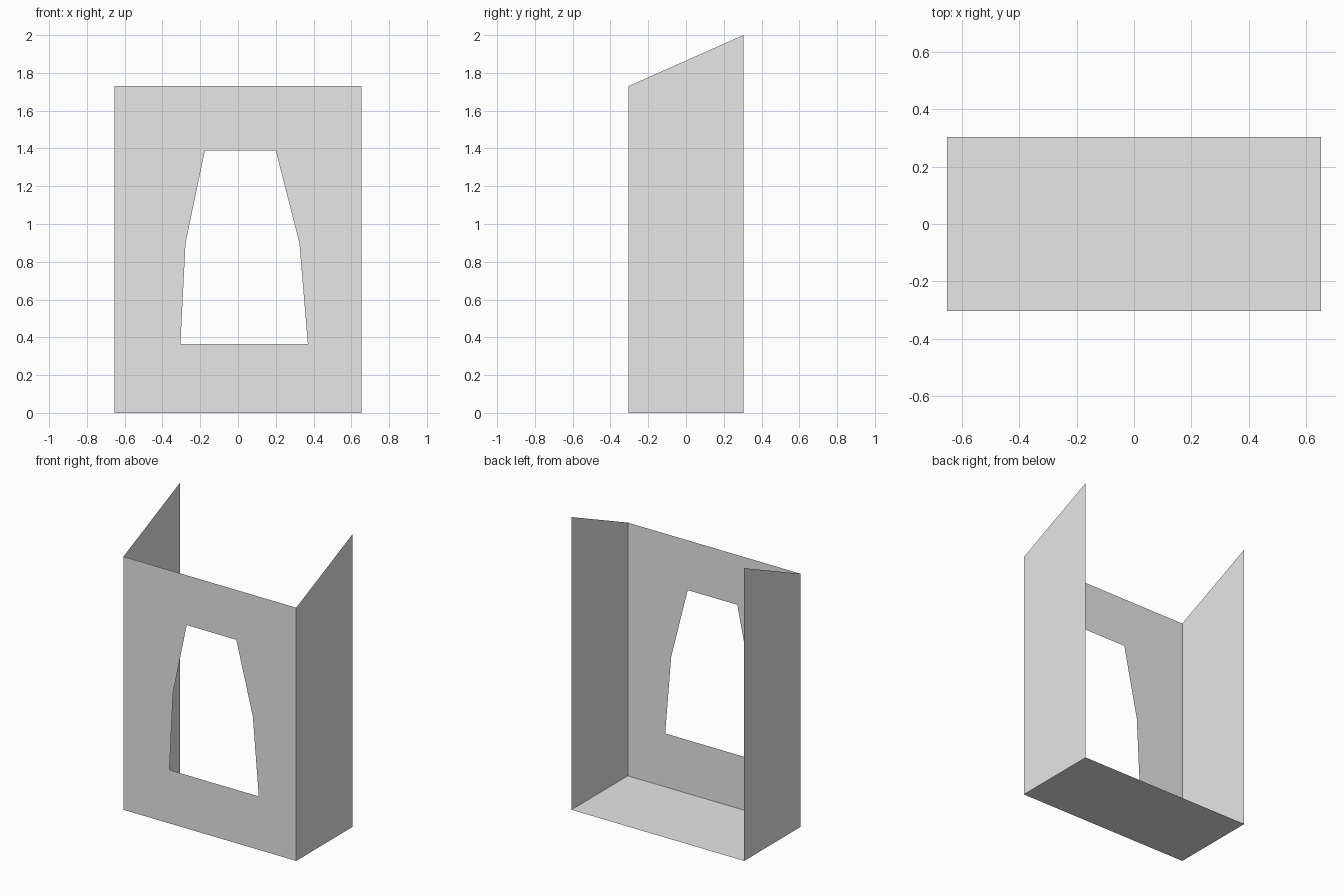
import bpy
import bmesh

cube = bpy.data.objects.get("Cube")
if cube:
    bpy.data.objects.remove(cube, do_unlink=True)

W, D = 0.653, 0.304          # half width, half depth
FRONT_H, BACK_H = 1.73, 2.0  # wall heights at the front and back edges

grey = bpy.data.materials.new("light grey")
grey.use_nodes = True
grey.diffuse_color = (0.8, 0.8, 0.8, 1)
grey.node_tree.nodes["Principled BSDF"].inputs["Base Color"].default_value = grey.diffuse_color


def sheet(name, points, outward, hole=None):
    """Flat sheet from an outline; a hole has one point per outline point."""
    bm = bmesh.new()
    outer = [bm.verts.new(p) for p in points]
    if hole:
        inner = [bm.verts.new(p) for p in hole]
        for i in range(len(outer)):
            j = (i + 1) % len(outer)
            bm.faces.new((outer[i], outer[j], inner[j], inner[i]))
    else:
        bm.faces.new(outer)
    bm.normal_update()
    for face in bm.faces:
        if sum(a * b for a, b in zip(face.normal, outward)) < 0:
            face.normal_flip()
    mesh = bpy.data.meshes.new(name)
    bm.to_mesh(mesh)
    bm.free()
    mesh.materials.append(grey)
    obj = bpy.data.objects.new(name, mesh)
    bpy.context.collection.objects.link(obj)
    return obj


# Front panel with a tapering six-sided opening
opening = [(-0.305, 0.365), (0.37, 0.365), (0.325, 0.9),
           (0.2, 1.39), (-0.175, 1.39), (-0.278, 0.9)]
border = [(-W, 0), (W, 0), (W, 0.9), (W, FRONT_H), (-W, FRONT_H), (-W, 0.9)]
sheet("front_panel", [(x, -D, z) for x, z in border], (0, -1, 0),
      [(x, -D, z) for x, z in opening])

# Side walls with sloping top edges
side_profile = [(-D, 0), (D, 0), (D, BACK_H), (-D, FRONT_H)]
for name, side in (("left_wall", 1), ("right_wall", -1)):
    sheet(name, [(side * W, y, z) for y, z in side_profile], (side, 0, 0))

# Floor; the back and top stay open
sheet("floor", [(-W, -D, 0), (W, -D, 0), (W, D, 0), (-W, D, 0)], (0, 0, -1))
